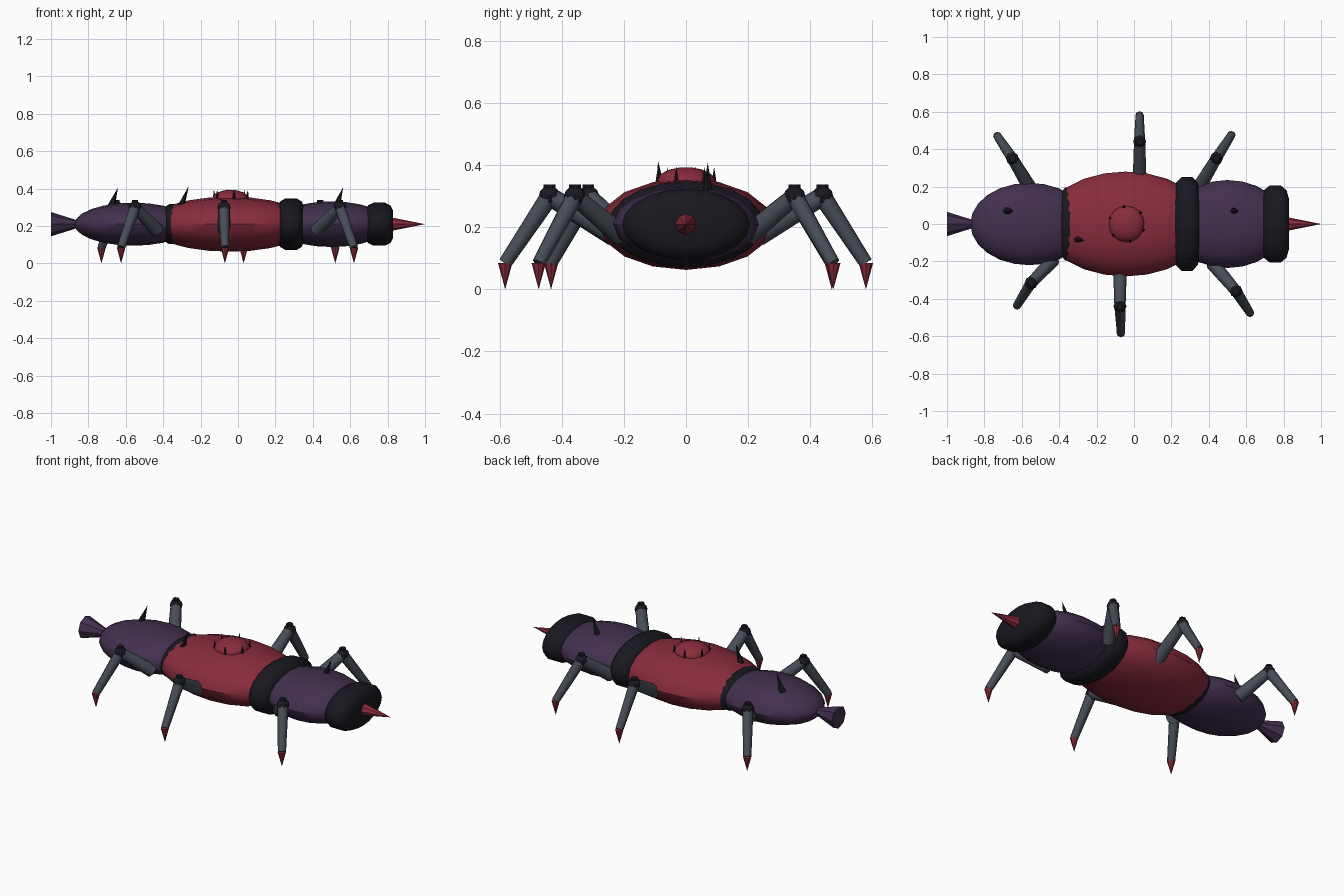
import bpy, bmesh, math
from mathutils import Vector, Matrix

if "Cube" in bpy.data.objects:
    bpy.data.objects.remove(bpy.data.objects["Cube"])


def mat(name, rgb):
    m = bpy.data.materials.new(name)
    m.diffuse_color = (*rgb, 1)
    m.use_nodes = True
    m.node_tree.nodes["Principled BSDF"].inputs["Base Color"].default_value = m.diffuse_color
    return m


RED = mat("red_shell", (0.25, 0.025, 0.045))
PURPLE = mat("purple_shell", (0.055, 0.03, 0.078))
BLACK = mat("black_band", (0.010, 0.009, 0.014))
GREY = mat("grey_limb", (0.065, 0.075, 0.095))
ZC = 0.21  # height of the body axis


def finish(bm, name, material, smooth=None):
    bmesh.ops.recalc_face_normals(bm, faces=bm.faces)
    me = bpy.data.meshes.new(name)
    bm.to_mesh(me)
    bm.free()
    ob = bpy.data.objects.new(name, me)
    bpy.context.collection.objects.link(ob)
    me.materials.append(material)
    if smooth:
        bpy.ops.object.select_all(action='DESELECT')
        ob.select_set(True)
        bpy.context.view_layer.objects.active = ob
        bpy.ops.object.shade_smooth_by_angle(angle=math.radians(smooth))
    return ob


def ellipsoid(name, centre, radii, material, axis='X', seg=16, rings=12):
    bm = bmesh.new()
    turn = Matrix.Rotation(math.pi / 2, 4, 'Y') if axis == 'X' else Matrix()
    bmesh.ops.create_uvsphere(bm, u_segments=seg, v_segments=rings, radius=1)
    bm.transform(Matrix.Translation(centre) @ Matrix.Diagonal((*radii, 1)) @ turn)
    return finish(bm, name, material, 40)


def rod(name, a, b, r1, r2, material, seg=8, smooth=None):
    a, b = Vector(a), Vector(b)
    bm = bmesh.new()
    bmesh.ops.create_cone(bm, cap_ends=True, segments=seg, radius1=r1, radius2=r2,
                          depth=(b - a).length)
    bm.transform(Matrix.Translation((a + b) / 2) @ (b - a).to_track_quat('Z', 'Y').to_matrix().to_4x4())
    return finish(bm, name, material, smooth)


def band(name, x, half, ry, rz):
    # rounded drum around the body axis
    profile = [(-1, 0.62), (-0.8, 0.87), (-0.4, 0.99), (0.4, 0.99), (0.8, 0.87), (1, 0.62)]
    n = 20
    bm = bmesh.new()
    loops = [[bm.verts.new((x + u * half, r * ry * math.cos(2 * math.pi * i / n),
                            ZC + r * rz * math.sin(2 * math.pi * i / n))) for i in range(n)]
             for u, r in profile]
    for p, q in zip(loops, loops[1:]):
        for i in range(n):
            bm.faces.new((p[i], p[(i + 1) % n], q[(i + 1) % n], q[i]))
    bm.faces.new(loops[0])
    bm.faces.new(loops[-1])
    return finish(bm, name, BLACK, 50)


# Body segments
ellipsoid("rear_segment", (-0.56, 0, ZC), (0.315, 0.22, 0.115), PURPLE)
ellipsoid("middle_segment", (-0.045, 0, ZC), (0.44, 0.28, 0.147), RED)
ellipsoid("front_segment", (0.50, 0, ZC), (0.31, 0.235, 0.122), PURPLE)

# Dark bands
band("rear_band", -0.348, 0.05, 0.197, 0.108)
band("front_band", 0.283, 0.072, 0.253, 0.14)
band("head_cap", 0.755, 0.075, 0.208, 0.116)

# Nose spike and tail flare
rod("nose_spike", (0.81, 0, ZC), (1.0, 0, ZC), 0.038, 0, RED)
rod("tail_flare", (-0.85, 0, ZC), (-1.0, 0, ZC), 0.018, 0.065, PURPLE)

# Dome with a crown of thorns
ellipsoid("top_dome", (-0.04, 0, 0.345), (0.097, 0.097, 0.049), RED, axis='Z')
for i in range(6):
    t = math.radians(40 + 60 * i)
    x, y = -0.038 + 0.092 * math.cos(t), 0.092 * math.sin(t)
    rod(f"crown_thorn_{i}", (x, y, 0.33), (x + 0.005 * math.cos(t), y, 0.395), 0.012, 0, BLACK, 6)

# Large back thorns
for i, (a, b) in enumerate([((-0.68, 0.07, 0.30), (-0.642, 0.07, 0.405)),
                            ((-0.31, -0.08, 0.29), (-0.263, -0.09, 0.415)),
                            ((0.525, 0.07, 0.30), (0.562, 0.07, 0.408))]):
    rod(f"back_thorn_{i}", a, b, 0.021, 0, BLACK, 6)

# Legs: hip, knee and foot in plan
LEGS = [((-0.43, -0.19), (-0.55, -0.315), (-0.625, -0.435)),
        ((-0.075, -0.23), (-0.075, -0.44), (-0.07, -0.583)),
        ((0.42, -0.21), (0.545, -0.358), (0.62, -0.475)),
        ((-0.56, 0.20), (-0.65, 0.35), (-0.73, 0.47)),
        ((0.03, 0.23), (0.03, 0.44), (0.03, 0.58)),
        ((0.35, 0.20), (0.44, 0.35), (0.52, 0.475))]
for i, (h, k, f) in enumerate(LEGS):
    knee, foot = (*k, 0.30), (*f, 0.085)
    rod(f"upper_leg_{i}", (*h, 0.175), knee, 0.037, 0.03, GREY, 8, 50)
    rod(f"lower_leg_{i}", knee, foot, 0.03, 0.022, GREY, 8, 50)
    ellipsoid(f"knee_{i}", knee, (0.035, 0.035, 0.034), BLACK, axis='Z', seg=8, rings=6)
    rod(f"knee_stud_{i}", (*k, 0.31), (*k, 0.338), 0.019, 0.019, BLACK, 6)
    rod(f"claw_{i}", (*f, 0.085), (*f, 0.0), 0.023, 0, RED, 8)
